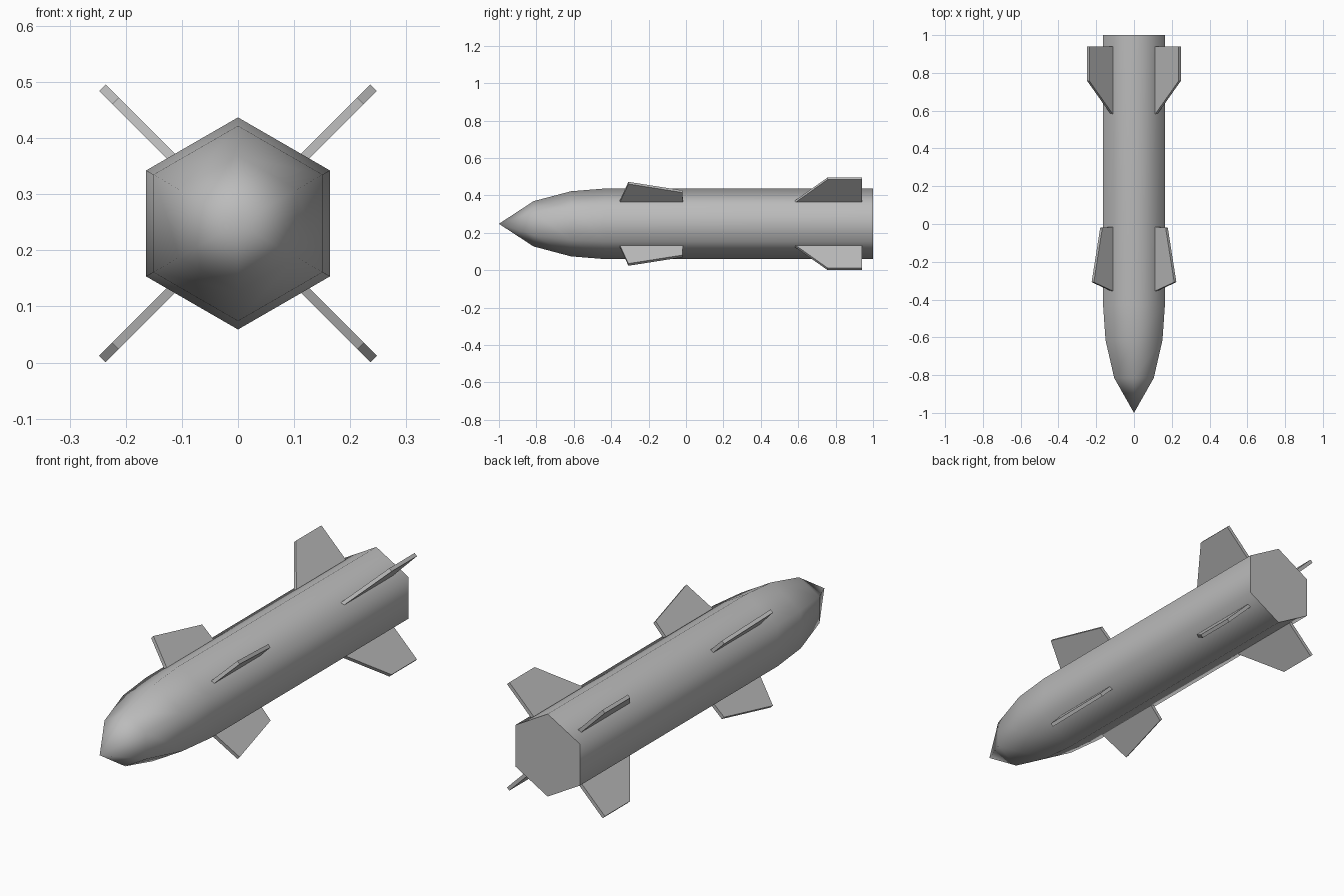
import bpy, bmesh, math
from mathutils import Matrix, Vector

if "Cube" in bpy.data.objects:
    bpy.data.objects.remove(bpy.data.objects["Cube"])

AXIS_Z = 0.248
FIN_THICKNESS = 0.0165

grey = bpy.data.materials.new("plain_grey")
grey.use_nodes = True
colour = (0.5, 0.5, 0.5, 1)
grey.diffuse_color = colour
grey.node_tree.nodes["Principled BSDF"].inputs["Base Color"].default_value = colour


def add_object(name, bm):
    bmesh.ops.recalc_face_normals(bm, faces=bm.faces)
    mesh = bpy.data.meshes.new(name)
    bm.to_mesh(mesh)
    bm.free()
    mesh.materials.append(grey)
    obj = bpy.data.objects.new(name, mesh)
    obj.location.z = AXIS_Z
    bpy.context.collection.objects.link(obj)
    return obj


# Hexagonal body with a pointed nose: profile (y, radius) spun round the y axis
profile = [(-1, 0), (-0.815, 0.121), (-0.615, 0.174), (-0.43, 0.189), (1, 0.189)]
bm = bmesh.new()
verts = [bm.verts.new((0, y, r)) for y, r in profile]
edges = [bm.edges.new(pair) for pair in zip(verts, verts[1:])]
bmesh.ops.spin(bm, geom=verts + edges, cent=(0, 0, 0), axis=(0, 1, 0),
               angle=math.tau, steps=6, use_duplicate=False)
bmesh.ops.remove_doubles(bm, verts=bm.verts, dist=0.0005)
# Flat tail cap
bmesh.ops.contextual_create(bm, geom=[e for e in bm.edges if e.is_boundary])
body = add_object("body", bm)
bpy.ops.object.select_all(action="DESELECT")
body.select_set(True)
bpy.context.view_layer.objects.active = body
bpy.ops.object.shade_smooth_by_angle(angle=math.radians(70))


def add_fin(name, outline, degrees):
    """Thin plate from a (y, radius) outline, turned round the body axis."""
    bm = bmesh.new()
    face = bm.faces.new([bm.verts.new((-FIN_THICKNESS / 2, y, r)) for y, r in outline])
    extruded = bmesh.ops.extrude_face_region(bm, geom=[face])["geom"]
    bmesh.ops.translate(bm, vec=Vector((FIN_THICKNESS, 0, 0)),
                        verts=[v for v in extruded if isinstance(v, bmesh.types.BMVert)])
    bmesh.ops.rotate(bm, verts=bm.verts, cent=(0, 0, 0),
                     matrix=Matrix.Rotation(math.radians(degrees), 3, "Y"))
    add_object(name, bm)


# Four front fins and four swept tail fins, set in an X
front_outline = [(-0.36, 0.15), (-0.308, 0.309), (-0.02, 0.245), (-0.015, 0.15)]
tail_outline = [(0.565, 0.15), (0.757, 0.342), (0.94, 0.342), (0.94, 0.15)]
corners = {"upper_left": 45, "lower_left": 135, "lower_right": 225, "upper_right": 315}
for corner, degrees in corners.items():
    add_fin("front_fin_" + corner, front_outline, degrees)
    add_fin("tail_fin_" + corner, tail_outline, degrees)
